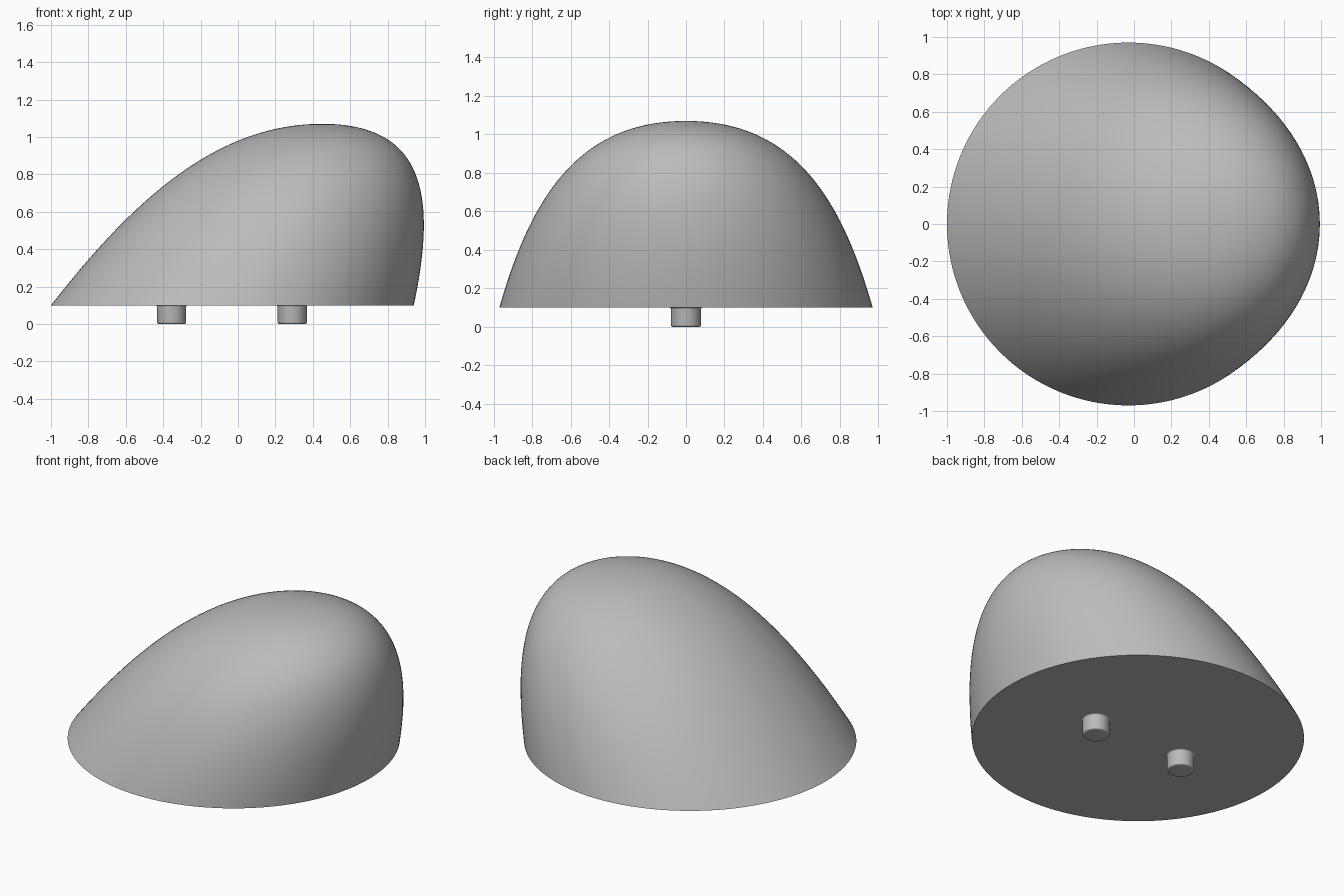
import bpy, bmesh, math
from mathutils import Vector
from mathutils.geometry import interpolate_bezier

if "Cube" in bpy.data.objects:
    bpy.data.objects.remove(bpy.data.objects["Cube"])

grey = bpy.data.materials.new("plain grey")
grey.use_nodes = True
colour = (0.5, 0.5, 0.5, 1)
grey.diffuse_color = colour
grey.node_tree.nodes["Principled BSDF"].inputs["Base Color"].default_value = colour


def revolve(name, profile, segments, centre):
    """Loft circles (radius, height) around a centre that may lean with height."""
    bm = bmesh.new()
    rings = []
    for r, z in profile:
        cx = centre(z)
        if r < 1e-5:
            rings.append([bm.verts.new((cx, 0, z))] * segments)
        else:
            rings.append([bm.verts.new((cx + r * math.cos(a), r * math.sin(a), z))
                          for a in (math.tau * i / segments for i in range(segments))])
    for low, high in zip(rings, rings[1:]):
        for i in range(segments):
            j = (i + 1) % segments
            bm.faces.new(dict.fromkeys((low[i], low[j], high[j], high[i])))
    bm.faces.new(list(reversed(rings[0])))
    if rings[-1][0] is not rings[-1][1]:
        bm.faces.new(rings[-1])
    bmesh.ops.recalc_face_normals(bm, faces=bm.faces)
    mesh = bpy.data.meshes.new(name)
    bm.to_mesh(mesh)
    bm.free()
    mesh.materials.append(grey)
    obj = bpy.data.objects.new(name, mesh)
    bpy.context.collection.objects.link(obj)
    bpy.ops.object.select_all(action="DESELECT")
    obj.select_set(True)
    bpy.context.view_layer.objects.active = obj
    bpy.ops.object.shade_smooth_by_angle(angle=math.radians(35))
    return obj


# Leaning dome: a rounded profile sheared towards +x
BASE, HEIGHT, RADIUS = 0.1, 0.97, 0.97
curve = interpolate_bezier(Vector((1, 0)), Vector((0.83, 0.6)),
                           Vector((0.57, 1)), Vector((0, 1)), 49)
revolve("leaning_dome", [(RADIUS * p.x, BASE + HEIGHT * p.y) for p in curve], 128,
        lambda z: -0.03 + 0.48 * (z - BASE) / HEIGHT)

# Two locating pegs: rounded foot and a small fillet under the base
R, FOOT, FILLET = 0.078, 0.01, 0.008
quarter = [math.pi / 2 * k / 4 for k in range(5)]
peg = [(R - FOOT + FOOT * math.sin(a), FOOT - FOOT * math.cos(a)) for a in quarter]
peg += [(R + FILLET - FILLET * math.cos(a), BASE - FILLET + FILLET * math.sin(a)) for a in quarter]
for name, x in (("right_peg", -0.355), ("left_peg", 0.29)):
    revolve(name, peg, 48, lambda z: x)
